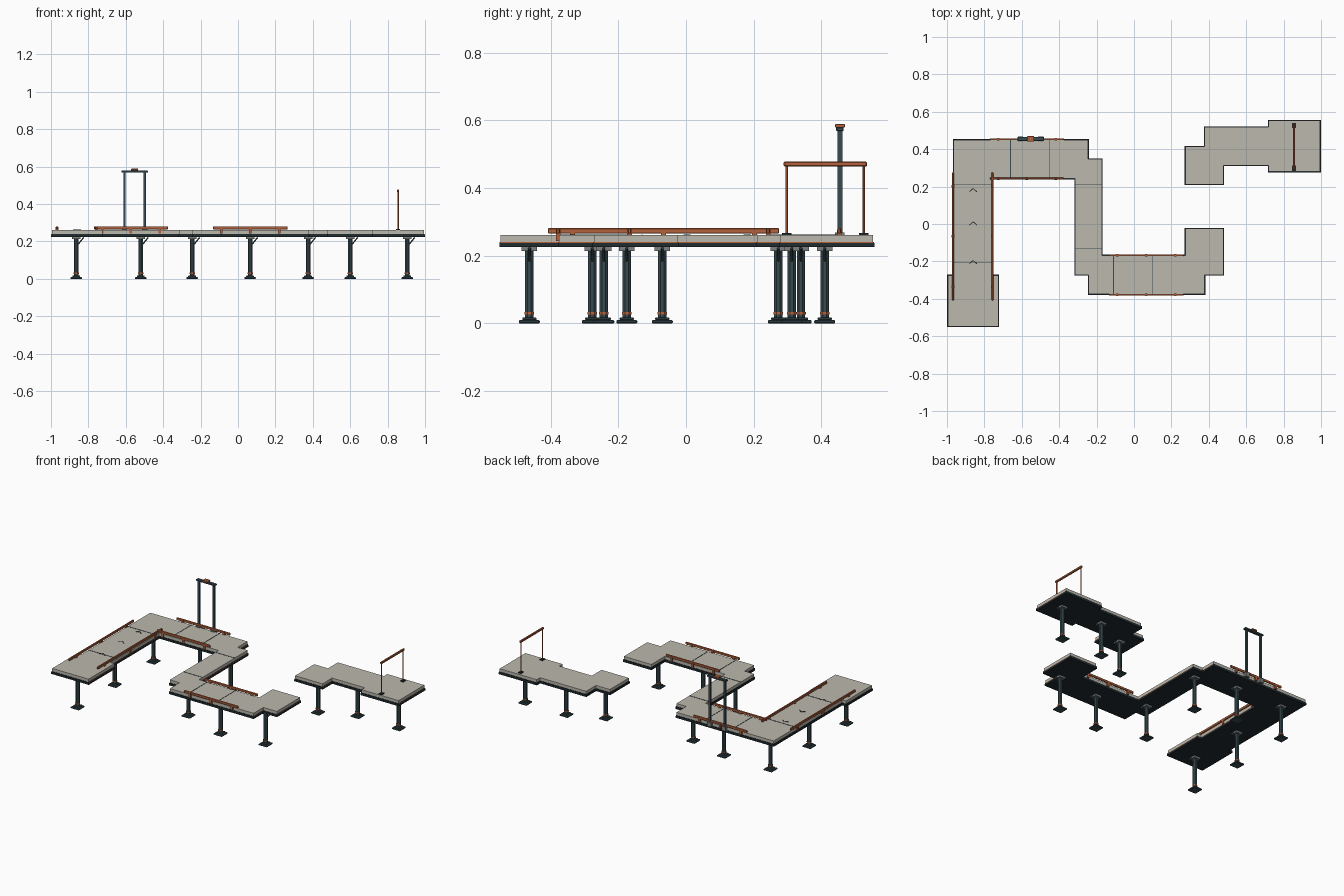
import bpy, bmesh, math
from mathutils import Vector, Matrix

if "Cube" in bpy.data.objects:
    bpy.data.objects.remove(bpy.data.objects["Cube"])


def mat(name, rgb):
    m = bpy.data.materials.new(name)
    m.diffuse_color = (*rgb, 1)
    m.use_nodes = True
    m.node_tree.nodes["Principled BSDF"].inputs["Base Color"].default_value = m.diffuse_color
    return m


CONCRETE = mat("warm grey concrete", (0.50, 0.48, 0.42))
STEEL = mat("blue grey steel", (0.04, 0.07, 0.08))
DARK = mat("dark steel", (0.014, 0.024, 0.028))
ORANGE = mat("rust orange", (0.46, 0.12, 0.045))
GREY = mat("mid grey", (0.20, 0.22, 0.21))


def finish(bm, name, *mats):
    bmesh.ops.recalc_face_normals(bm, faces=bm.faces)
    me = bpy.data.meshes.new(name)
    bm.to_mesh(me)
    bm.free()
    for m in mats:
        me.materials.append(m)
    ob = bpy.data.objects.new(name, me)
    bpy.context.collection.objects.link(ob)
    return ob


def box(name, m, x0, x1, y0, y1, z0, z1, bevel=0):
    bm = bmesh.new()
    bmesh.ops.create_cube(bm, size=1)
    for v in bm.verts:
        v.co = Vector(((x0 + x1) / 2 + v.co.x * (x1 - x0),
                       (y0 + y1) / 2 + v.co.y * (y1 - y0),
                       (z0 + z1) / 2 + v.co.z * (z1 - z0)))
    if bevel:
        bmesh.ops.bevel(bm, geom=bm.edges[:], offset=bevel, segments=1, affect='EDGES')
    return finish(bm, name, m)


def block(name, m, x, y, hx, hy, z0, z1, bevel=0):
    return box(name, m, x - hx, x + hx, y - hy, y + hy, z0, z1, bevel)


def rod(name, m, a, b, r, sides=8):
    a, b = Vector(a), Vector(b)
    bm = bmesh.new()
    rot = (b - a).to_track_quat('Z', 'Y').to_matrix().to_4x4()
    spin = Matrix.Rotation(math.pi / sides, 4, 'Z')
    bmesh.ops.create_cone(bm, cap_ends=True, segments=sides, radius1=r, radius2=r,
                          depth=(b - a).length,
                          matrix=Matrix.Translation((a + b) / 2) @ rot @ spin)
    return finish(bm, name, m)


def slab(name, outline, z0, z1, grow, *mats):
    """Extruded right-angled counter-clockwise outline, grown outward."""
    pts = [Vector(p) for p in outline]
    bm = bmesh.new()
    vs = []
    for i, p in enumerate(pts):
        d1 = (p - pts[i - 1]).normalized()
        d2 = (pts[(i + 1) % len(pts)] - p).normalized()
        off = Vector((d1.y + d2.y, -d1.x - d2.x)) * grow
        vs.append(bm.verts.new((p.x + off.x, p.y + off.y, z0)))
    f = bm.faces.new(vs)
    ext = bmesh.ops.extrude_face_region(bm, geom=[f])
    for v in ext["geom"]:
        if isinstance(v, bmesh.types.BMVert):
            v.co.z = z1
    ob = finish(bm, name, *mats)
    if len(mats) > 1:  # second colour on faces turned to +x
        for p in ob.data.polygons:
            p.material_index = int(p.normal.x > 0.9)
    return ob


# Walkway decks: concrete on a slightly wider steel tray
main = [(-.995, -.548), (-.725, -.548), (-.725, -.275), (-.755, -.275), (-.755, .243),
        (-.315, .243), (-.315, -.272), (-.243, -.272), (-.243, -.375), (.378, -.375),
        (.378, -.272), (.478, -.272), (.478, -.025), (.275, -.025), (.275, -.168),
        (-.172, -.168), (-.172, .347), (-.245, .347), (-.245, .45), (-.965, .45),
        (-.965, -.275), (-.995, -.275)]
island = [(.275, .212), (.478, .212), (.478, .314), (.72, .314), (.72, .28), (.995, .28),
          (.995, .553), (.72, .553), (.72, .518), (.378, .518), (.378, .414), (.275, .414)]
for label, outline in (("main", main), ("island", island)):
    slab(label + "_deck", outline, .241, .261, 0, CONCRETE)
    slab(label + "_edge_trim", outline, .237, .241, .003, DARK, ORANGE)
    slab(label + "_tray", outline, .225, .237, .004, DARK)

# Support columns
posts = [(-.865, -.463), (-.865, -.07), (-.865, .34), (-.52, .34), (-.245, .273),
         (-.245, -.175), (.065, -.277), (.375, -.243), (.375, .313), (.6, .41), (.905, .41)]
for x, y in posts:
    block("foot_plate", STEEL, x, y, .031, .031, 0, .009, .002)
    block("foot_step", STEEL, x, y, .021, .021, .009, .017, .002)
    rod("column", STEEL, (x, y, .017), (x, y, .214), .0135)
    rod("column_collar", ORANGE, (x, y, .026), (x, y, .034), .0155)
    block("column_cap", GREY, x, y, .023, .023, .213, .2255)
    rod("column_brace", STEEL, (x + .008, y, .182), (x + .04, y, .222), .004, 6)

# Deck seams
def seam(x0, x1, y0, y1):
    box("deck_seam", STEEL, x0 - .002, x1 + .002, y0 - .002, y1 + .002, .258, .2625)


for y in (.21, -.205):
    seam(-.962, -.757, y, y)
for y in (.21, -.13):
    seam(-.312, -.174, y, y)
for x in (-.66, -.45):
    seam(x, x, .246, .447)
for x in (-.11, .10):
    seam(x, x, -.372, -.171)

# Chevron arrows on the first walkway
for y in (.19, .012, -.195):
    for s in (-1, 1):
        rod("chevron", DARK, (-.86, y, .261), (-.86 + s * .02, y - .018, .261), .003, 4)

# Low guard rails with small brackets
def rail(x0, y0, x1, y1):
    box("guard_rail", ORANGE, x0 - .005, x1 + .005, y0 - .005, y1 + .005, .265, .281, .002)
    for t in (.1, .5, .9):
        x, y = x0 + (x1 - x0) * t, y0 + (y1 - y0) * t
        block("rail_bracket", ORANGE, x, y, .007, .007, .243, .277)


for x in (-.968, -.757):
    rail(x, -.403, x, .27)
for y in (.243, .453):
    rail(-.765, y, -.38, y)
for y in (-.167, -.378):
    rail(-.128, y, .26, y)

# Tall signal gate
for x in (-.607, -.498):
    block("gate_base", GREY, x, .455, .014, .014, .24, .269)
    block("gate_post", STEEL, x, .455, .006, .007, .265, .572)
block("gate_beam", STEEL, -.5525, .455, .07, .011, .568, .58, .002)
block("gate_lamp", ORANGE, -.5525, .455, .019, .015, .579, .589, .002)

# Finish frame on the island
for y in (.298, .526):
    block("frame_base", DARK, .856, y, .011, .014, .26, .267)
    rod("frame_post", ORANGE, (.856, y, .264), (.856, y, .468), .0042)
block("frame_bar", ORANGE, .856, .412, .006, .123, .463, .478, .003)
